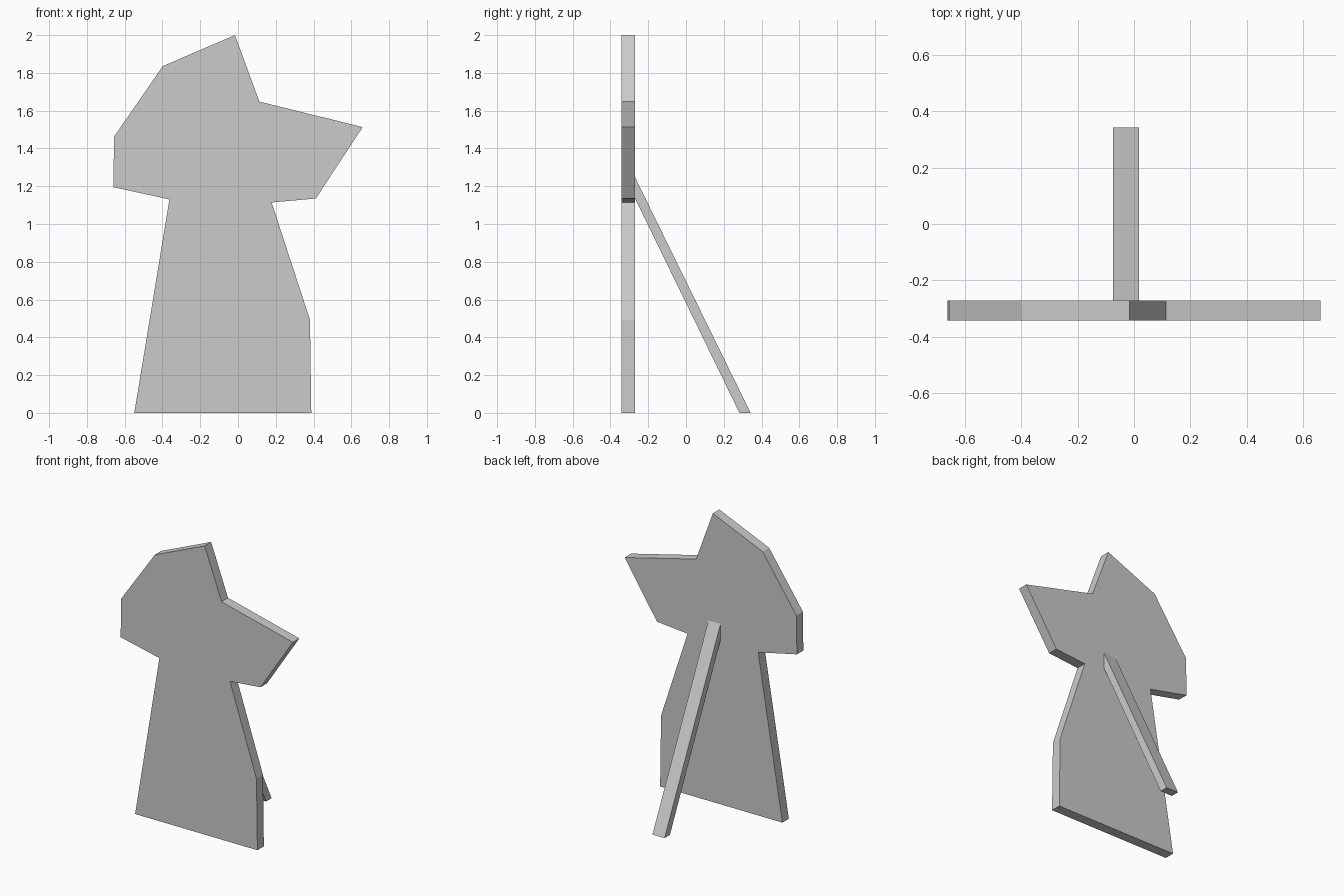
import bpy, bmesh
from mathutils import Vector

if "Cube" in bpy.data.objects:
    bpy.data.objects.remove(bpy.data.objects["Cube"])


def prism(name, profile, direction):
    """Extrude a flat profile into a solid along a direction."""
    bm = bmesh.new()
    face = bm.faces.new([bm.verts.new(p) for p in profile])
    ext = bmesh.ops.extrude_face_region(bm, geom=[face])
    moved = [v for v in ext["geom"] if isinstance(v, bmesh.types.BMVert)]
    bmesh.ops.translate(bm, verts=moved, vec=Vector(direction))
    bmesh.ops.recalc_face_normals(bm, faces=bm.faces)
    mesh = bpy.data.meshes.new(name)
    bm.to_mesh(mesh)
    bm.free()
    obj = bpy.data.objects.new(name, mesh)
    bpy.context.collection.objects.link(obj)
    return obj


FRONT, BACK = -0.342, -0.271

# Upright cutout board: silhouette in x, z
outline = [(-0.016, 2.0), (0.113, 1.648), (0.66, 1.513), (0.412, 1.135),
           (0.178, 1.114), (0.381, 0.493), (0.388, 0), (-0.549, 0),
           (-0.363, 1.13), (-0.66, 1.195), (-0.656, 1.463), (-0.398, 1.836)]
prism("cutout_board", [(x, FRONT, z) for x, z in outline], (0, BACK - FRONT, 0))

# Leaning rear strut: side profile in y, z, cut flush with board and floor
side = [(BACK, 1.25), (BACK, 1.138), (0.283, 0), (0.342, 0)]
prism("support_strut", [(-0.075, y, z) for y, z in side], (0.093, 0, 0))
